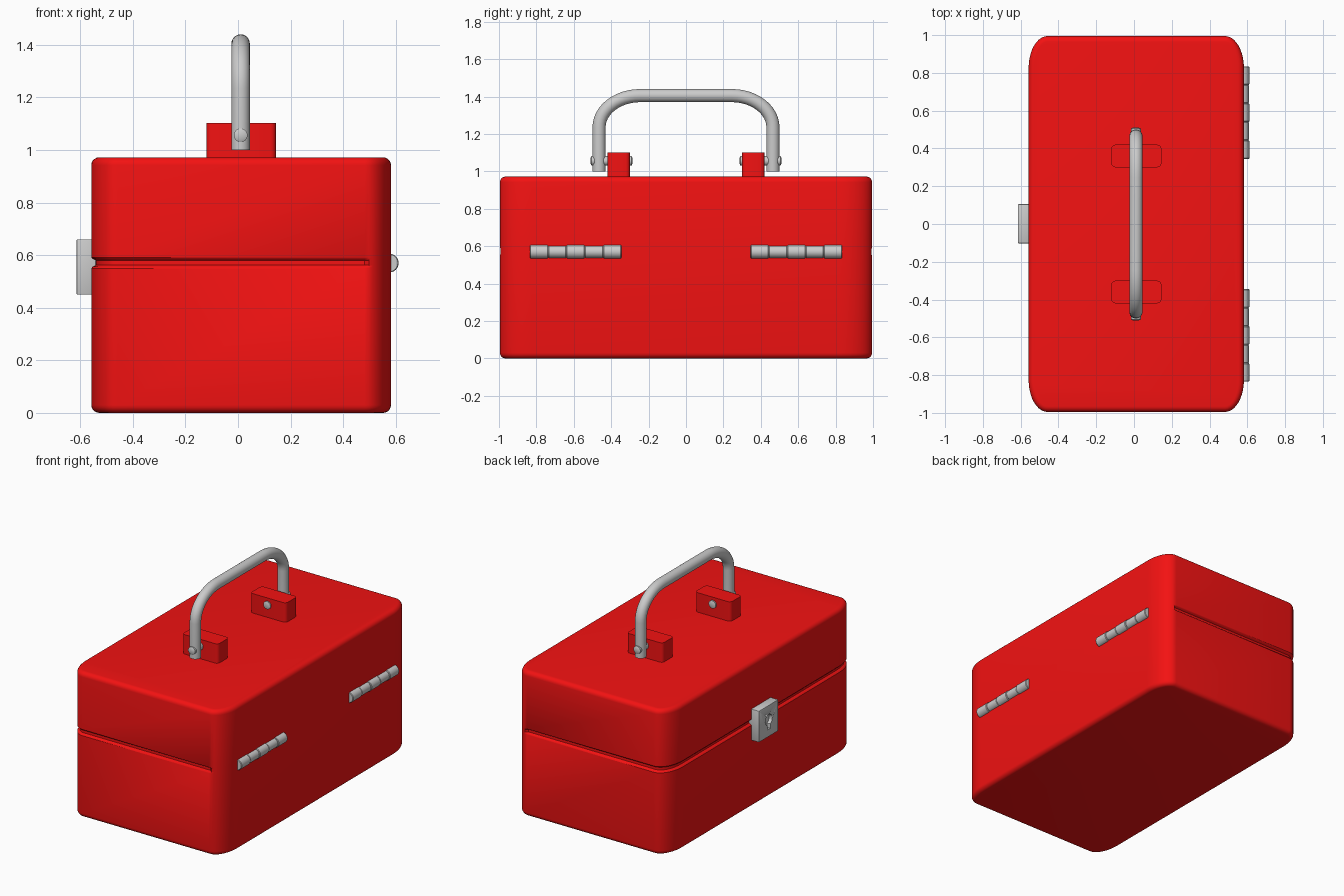
import bpy, bmesh
from math import sin, cos, pi, radians
from mathutils import Matrix, Vector

if "Cube" in bpy.data.objects:
    bpy.data.objects.remove(bpy.data.objects["Cube"])

red = bpy.data.materials.new("red_paint")
red.diffuse_color = (0.9, 0.006, 0.006, 1)
red.use_nodes = True
red.node_tree.nodes["Principled BSDF"].inputs["Base Color"].default_value = red.diffuse_color


def add_object(name, bm, mat=None, angle=35):
    bmesh.ops.recalc_face_normals(bm, faces=bm.faces)
    mesh = bpy.data.meshes.new(name)
    bm.to_mesh(mesh)
    bm.free()
    ob = bpy.data.objects.new(name, mesh)
    bpy.context.collection.objects.link(ob)
    if mat:
        mesh.materials.append(mat)
    bpy.ops.object.select_all(action='DESELECT')
    ob.select_set(True)
    bpy.context.view_layer.objects.active = ob
    bpy.ops.object.shade_smooth_by_angle(angle=radians(angle))
    return ob


def loft(bm, rings):
    rows = [[bm.verts.new(p) for p in r] for r in rings]
    n = len(rows[0])
    for a, b in zip(rows, rows[1:]):
        for i in range(n):
            j = (i + 1) % n
            bm.faces.new((a[i], a[j], b[j], b[i]))
    bm.faces.new(rows[0])
    bm.faces.new(rows[-1])


def lathe_y(bm, x, z, profile, seg=24):
    # rings of (y, radius) around an axis parallel to y
    loft(bm, [[(x + r * cos(2 * pi * k / seg), y, z + r * sin(2 * pi * k / seg))
               for k in range(seg)] for y, r in profile])


def box(bm, lo, hi):
    lo, hi = Vector(lo), Vector(hi)
    m = Matrix.Translation((lo + hi) / 2) @ Matrix.Diagonal((*(hi - lo), 1))
    return bmesh.ops.create_cube(bm, size=1, matrix=m)["verts"]


# Case: rounded plan lofted upward, with the lid groove on three sides
CX, HX, HY, RX, RY, SEG = 0.012, 0.57, 0.995, 0.10, 0.17, 10


def case_ring(z, inset, groove):
    pts = []
    for q, (sx, sy) in enumerate(((1, 1), (-1, 1), (-1, -1), (1, -1))):
        for k in range(SEG + 1):
            a = (q + k / SEG) * pi / 2
            on_hinge_side = sx > 0 and abs(sin(a)) < 0.999
            d = 0 if groove and on_hinge_side else inset
            pts.append((CX + sx * (HX - RX) + (RX - d) * cos(a),
                        sy * (HY - RY) + (RY - d) * sin(a), z))
    return pts


H, B = 0.972, 0.03
steps = [i * pi / 10 for i in range(6)]
levels = [(B - B * cos(a), B - B * sin(a), False) for a in steps]
levels += [(0.55, 0, True), (0.556, 0.005, True), (0.562, 0.017, True),
           (0.58, 0.017, True), (0.586, 0.005, True), (0.592, 0, True)]
levels += [(H - B + B * sin(a), B - B * cos(a), False) for a in steps]
bm = bmesh.new()
loft(bm, [case_ring(*l) for l in levels])
add_object("case", bm, red)

# Handle: bent round bar swept in the yz plane
HANDLE_X, R = 0.01, 0.035
path = [(-0.465, 1.0, 0)]
half = [(-0.245 - 0.22 * cos(t), 1.235 + 0.17 * sin(t), t)
        for t in [i * pi / 24 for i in range(13)]]
path += half + [(-y, z, pi - t) for y, z, t in reversed(half)] + [(0.465, 1.0, pi)]
rings = []
for y, z, t in path:
    tangent = Vector((0.22 * sin(t), 0.17 * cos(t))).normalized()
    ny, nz = -tangent.y, tangent.x
    rings.append([(HANDLE_X + R * cos(2 * pi * k / 24),
                   y + R * ny * sin(2 * pi * k / 24),
                   z + R * nz * sin(2 * pi * k / 24)) for k in range(24)])
bm = bmesh.new()
loft(bm, rings)
add_object("handle", bm, angle=50)

for side, s in (("front", -1), ("back", 1)):
    # Handle bracket with softened upright edges
    bm = bmesh.new()
    box(bm, (-0.12, min(s * 0.3, s * 0.42), 0.95), (0.145, max(s * 0.3, s * 0.42), 1.102))
    upright = [e for e in bm.edges if abs(e.verts[0].co.z - e.verts[1].co.z) > 0.1]
    bmesh.ops.bevel(bm, geom=upright, offset=0.022, segments=4, profile=0.5, affect='EDGES')
    add_object(side + "_handle_bracket", bm, red)

    # Pivot pin through bracket and handle
    bm = bmesh.new()
    lathe_y(bm, HANDLE_X, 1.056, [(s * y, r) for y, r in
            ((0.287, 0.016), (0.291, 0.026), (0.505, 0.026), (0.51, 0.016))])
    add_object(side + "_handle_pin", bm)

    # Hinge made of five knuckles
    bm = bmesh.new()
    w = 0.49 / 5
    for i in range(5):
        y0, r = 0.345 + i * w, 0.036 if i % 2 == 0 else 0.033
        lathe_y(bm, 0.575, 0.57, [(s * y, q) for y, q in
                ((y0, r - 0.003), (y0 + 0.004, r), (y0 + w - 0.004, r), (y0 + w, r - 0.003))])
    add_object(side + "_hinge", bm)

# Latch plate with a keyhole sunk into its face
bm = bmesh.new()
edges = box(bm, (-0.614, -0.102, 0.45), (-0.54, 0.105, 0.66))
bmesh.ops.bevel(bm, geom=bm.edges[:], offset=0.004, segments=2, profile=0.5, affect='EDGES')
latch = add_object("latch", bm)

a0 = radians(-65)
outline = [(0.036 * cos(a0 + k * radians(310) / 24), 0.562 + 0.036 * sin(a0 + k * radians(310) / 24))
           for k in range(25)] + [(-0.015, 0.5), (0.015, 0.5)]
bm = bmesh.new()
loft(bm, [[(x, y, z) for y, z in outline] for x in (-0.65, -0.59)])
cutter = add_object("keyhole_cutter", bm)
cutter.hide_render = True
cut = latch.modifiers.new("keyhole", 'BOOLEAN')
cut.operation, cut.object, cut.solver = 'DIFFERENCE', cutter, 'EXACT'
bpy.context.view_layer.objects.active = latch
bpy.ops.object.modifier_apply(modifier=cut.name)
bpy.data.objects.remove(cutter)
